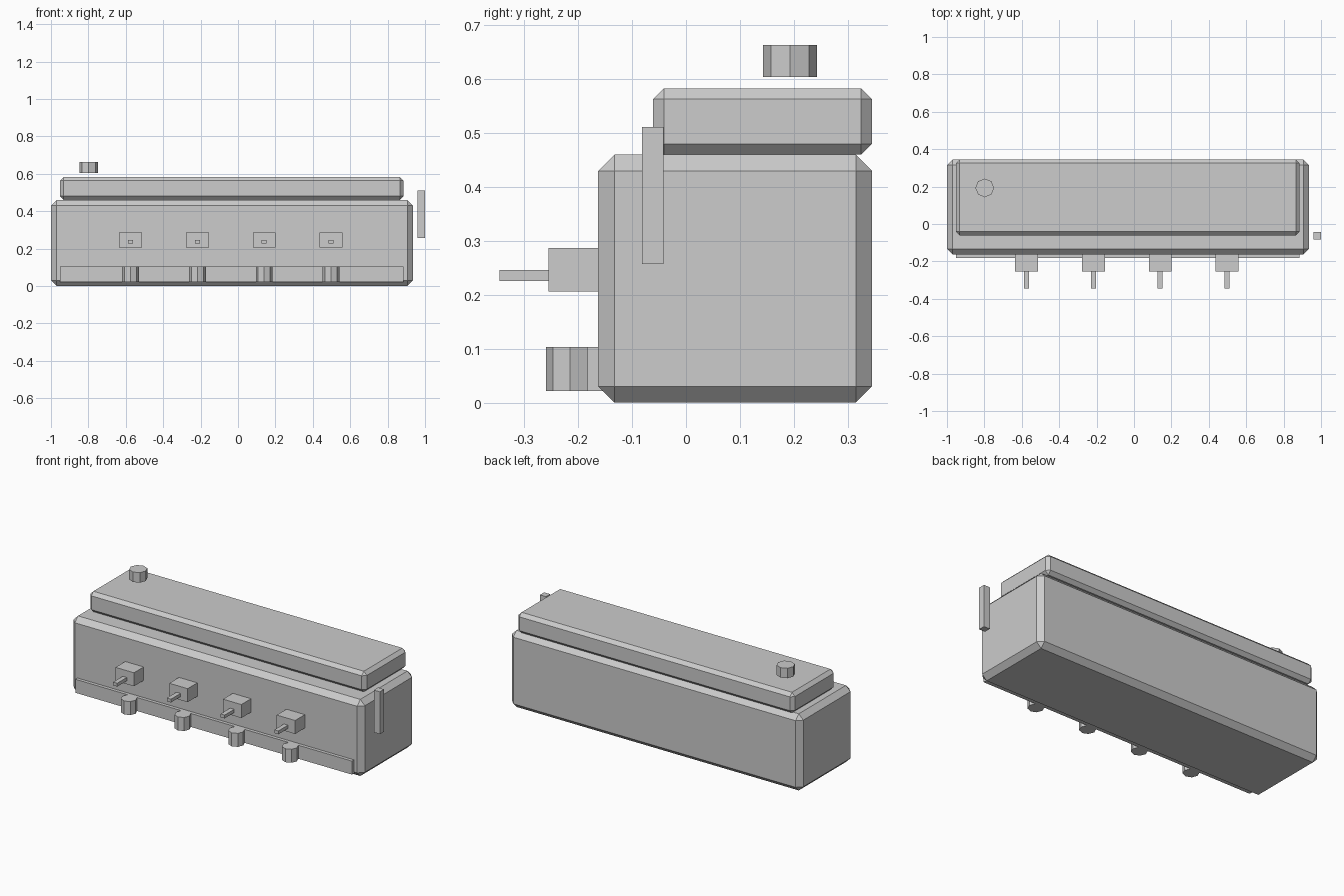
import bpy, bmesh, math
from mathutils import Matrix, Vector

if "Cube" in bpy.data.objects:
    bpy.data.objects.remove(bpy.data.objects["Cube"])

grey = bpy.data.materials.new("light_grey")
grey.diffuse_color = (0.604, 0.604, 0.604, 1)
grey.use_nodes = True
grey.node_tree.nodes["Principled BSDF"].inputs["Base Color"].default_value = grey.diffuse_color


def finish(name, bm):
    mesh = bpy.data.meshes.new(name)
    bm.to_mesh(mesh)
    bm.free()
    mesh.materials.append(grey)
    obj = bpy.data.objects.new(name, mesh)
    bpy.context.collection.objects.link(obj)
    return obj


def box(name, x, y, z, chamfer=0):
    """Box from (min, max) ranges, with optional flat chamfered edges."""
    bm = bmesh.new()
    size = Vector((x[1] - x[0], y[1] - y[0], z[1] - z[0]))
    centre = Vector((sum(x) / 2, sum(y) / 2, sum(z) / 2))
    bmesh.ops.create_cube(bm, size=1, matrix=Matrix.Translation(centre) @ Matrix.Diagonal(size.to_4d()))
    if chamfer:
        bmesh.ops.bevel(bm, geom=bm.edges[:], offset=chamfer, segments=1,
                        affect='EDGES', clamp_overlap=True)
    return finish(name, bm)


def octagon(name, x, y, z, radius):
    """Upright eight-sided cylinder with corners on the axes."""
    bm = bmesh.new()
    ring = [bm.verts.new((x + radius * math.cos(i * math.pi / 4),
                          y + radius * math.sin(i * math.pi / 4), z[0])) for i in range(8)]
    base = bm.faces.new(ring)
    top = bmesh.ops.extrude_face_region(bm, geom=[base])["geom"]
    bmesh.ops.translate(bm, vec=(0, 0, z[1] - z[0]),
                        verts=[g for g in top if isinstance(g, bmesh.types.BMVert)])
    bmesh.ops.recalc_face_normals(bm, faces=bm.faces[:])
    return finish(name, bm)


# Main housing and top cover
box("body", (-1, 0.936), (-0.163, 0.345), (0, 0.46), 0.03)
box("top_cover", (-0.952, 0.885), (-0.061, 0.345), (0.46, 0.583), 0.02)

# Front rail along the base
box("front_rail", (-0.952, 0.885), (-0.183, -0.15), (0.022, 0.103))

# Four stations: block, handle rod and cup below
for i in range(4):
    x = -0.574 + i * 0.357
    box(f"head_block_{i + 1}", (x - 0.061, x + 0.061), (-0.255, -0.153), (0.206, 0.287))
    box(f"head_rod_{i + 1}", (x - 0.0135, x + 0.0135), (-0.346, -0.235), (0.226, 0.246))
    octagon(f"cup_{i + 1}", x, -0.215, (0.022, 0.103), 0.045)

# Knob above the cover and lever beside the body
octagon("top_knob", -0.798, 0.193, (0.604, 0.664), 0.05)
box("side_lever", (0.96, 1.0), (-0.082, -0.042), (0.257, 0.511))
